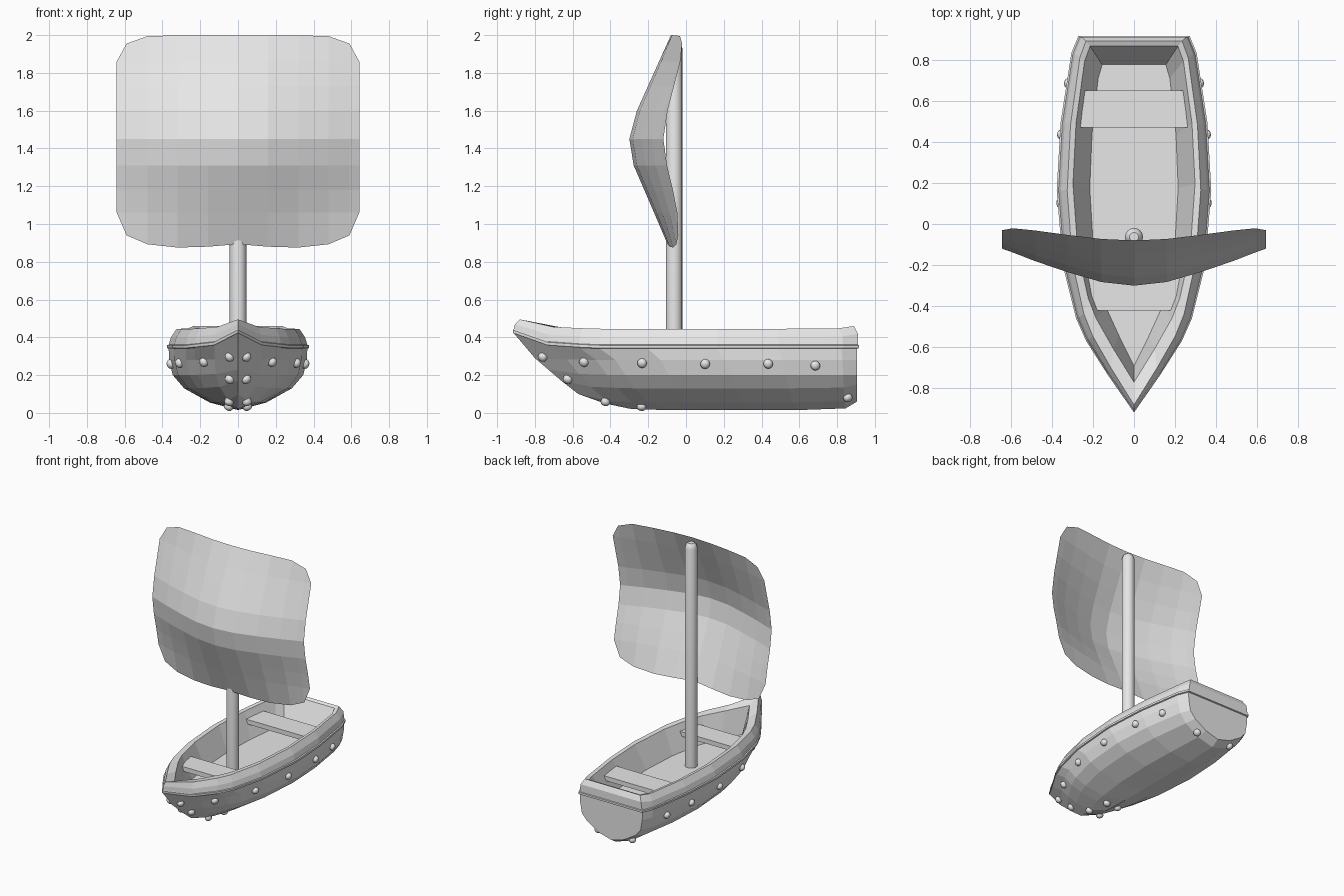
import bpy, bmesh, math
from mathutils import Vector
from mathutils.bvhtree import BVHTree

if "Cube" in bpy.data.objects:
    bpy.data.objects.remove(bpy.data.objects["Cube"])

grey = bpy.data.materials.new("plain_grey")
grey.diffuse_color = (0.8, 0.8, 0.8, 1)
grey.use_nodes = True
grey.node_tree.nodes["Principled BSDF"].inputs["Base Color"].default_value = grey.diffuse_color


def finish(bm, name, fix=True):
    if fix:
        bmesh.ops.remove_doubles(bm, verts=bm.verts, dist=0.0005)
        bmesh.ops.recalc_face_normals(bm, faces=bm.faces)
    me = bpy.data.meshes.new(name)
    bm.to_mesh(me)
    bm.free()
    me.materials.append(grey)
    ob = bpy.data.objects.new(name, me)
    bpy.context.collection.objects.link(ob)
    return ob


def lerp(a, b, t):
    return a + (b - a) * t


def interp(table, v):
    for (a, p), (b, q) in zip(table, table[1:]):
        if v <= b:
            return lerp(p, q, (v - a) / (b - a))
    return table[-1][1]


# hull: stations are (t, width factor, bow lift, stern lift)
STATIONS = [(0, 0, 1, 0), (.1, .34, .2, 0), (.19, .62, .06, 0), (.25, .75, 0, 0),
            (.39, .92, 0, 0), (.59, 1, 0, 0), (.77, .95, 0, 0),
            (.955, .81, 0, .2), (1, .72, 0, 1)]
# each level: half width, height, bow y, bow z, stern y, stern z
LEVELS = [(0, .015, -.43, .05, .905, .06),
          (.15, .055, -.57, .10, .905, .09),
          (.285, .13, -.66, .17, .905, .15),
          (.345, .20, -.73, .23, .905, .20),
          (.365, .28, -.80, .29, .905, .28),
          (.367, .34, -.91, .42, .905, .34),
          (.376, .343, -.917, .424, .915, .343),   # raised trim
          (.376, .358, -.917, .439, .915, .358),
          (.367, .361, -.912, .444, .91, .361),
          (.355, .40, -.905, .47, .91, .42),
          (.325, .445, -.88, .495, .89, .46),
          (.297, .44, -.77, .45, .865, .45),      # inner rim
          (.215, .26, -.69, .26, .775, .26)]      # floor edge


def hull_mesh():
    bm = bmesh.new()
    sides = []
    for s in (1, -1):
        rows = []
        for w, z, by, bz, sy, sz in LEVELS:
            rows.append([bm.verts.new((s * w * f, lerp(by, sy, t),
                                       z + (bz - z) * b + (sz - z) * e))
                         for t, f, b, e in STATIONS])
        for a, b in zip(rows, rows[1:]):
            for i in range(len(STATIONS) - 1):
                bm.faces.new((a[i], a[i + 1], b[i + 1], b[i]))
        sides.append(rows)
    R, L = sides
    # stern closing strips and cabin floor
    for j in range(len(LEVELS) - 1):
        bm.faces.new((R[j][-1], L[j][-1], L[j + 1][-1], R[j + 1][-1]))
    for i in range(len(STATIONS) - 1):
        bm.faces.new((R[-1][i], R[-1][i + 1], L[-1][i + 1], L[-1][i]))
    bmesh.ops.remove_doubles(bm, verts=bm.verts, dist=0.0005)
    bmesh.ops.dissolve_degenerate(bm, edges=bm.edges, dist=0.0001)
    return bm


hull_bm = hull_mesh()
bmesh.ops.recalc_face_normals(hull_bm, faces=hull_bm.faces)
tree = BVHTree.FromBMesh(hull_bm)
finish(hull_bm, "hull")


# benches
def bench(name, y0, y1, w0, w1, z):
    bm = bmesh.new()
    low, top = [[bm.verts.new((x, y, h)) for x, y in
                 ((-w0, y0), (w0, y0), (w1, y1), (-w1, y1))] for h in (z - .035, z)]
    bm.faces.new(low)
    bm.faces.new(top)
    for i in range(4):
        k = (i + 1) % 4
        bm.faces.new((low[i], low[k], top[k], top[i]))
    finish(bm, name)


bench("rear_bench", .47, .65, .268, .25, .39)
bench("front_bench", -.42, -.25, .205, .235, .39)


# round parts turned from a (radius, height) profile
def lathe(name, profile, sides, place, axis=Vector((0, 0, 1))):
    bm = bmesh.new()
    rot = axis.to_track_quat('Z', 'Y')
    rings = [[bm.verts.new(rot @ Vector((r * math.cos(k * math.tau / sides),
                                         r * math.sin(k * math.tau / sides), h)) + place)
              for k in range(sides)] for r, h in profile]
    for a, b in zip(rings, rings[1:]):
        for i in range(sides):
            k = (i + 1) % sides
            bm.faces.new((a[i], a[k], b[k], b[i]))
    bm.faces.new(rings[0][::-1])
    bm.faces.new(rings[-1])
    return finish(bm, name)


def smooth(ob):
    bpy.ops.object.select_all(action='DESELECT')
    ob.select_set(True)
    bpy.context.view_layer.objects.active = ob
    bpy.ops.object.shade_smooth_by_angle(angle=math.radians(35))


smooth(lathe("mast", [(.044, .25), (.044, 1.93), (.036, 1.955), (.022, 1.968)], 16,
             Vector((0, -.063, 0))))

# hull studs, seated on the nearest hull surface
STUDS = [(.06, -.77, .28), (.21, -.56, .25), (.32, -.235, .26), (.37, .10, .255),
         (.35, .435, .26), (.32, .685, .25), (.06, -.64, .16), (.05, -.43, .05),
         (.05, -.235, .03), (.13, .845, .105)]
for n, (x, y, z) in enumerate(STUDS):
    for s, side in ((1, "right"), (-1, "left")):
        p, nor, _, _ = tree.find_nearest(Vector((s * x, y, z)))
        smooth(lathe(f"stud_{side}_{n + 1}",
                     [(.025, -.012), (.025, .012), (.018, .022), (.008, .026)],
                     12, p, nor))

# sail: billowing sheet, depth given at the middle and at the edge by height
MIDDLE = [(.87, -.09), (.9, -.10), (1.31, -.277), (1.45, -.30), (1.6, -.26), (2.0, -.08)]
EDGE = [(.87, -.025), (.92, -.03), (1.1, -.05), (1.37, -.115), (1.45, -.12),
        (1.59, -.10), (1.9, -.02), (2.0, -.005)]
BELLY = [(0, 0), (.16, .1), (.32, .36), (.48, .66), (.6, .92), (.64, 1)]
TOP = [(0, 2.0), (.47, 1.998), (.59, 1.955), (.64, 1.86)]
BOTTOM = [(0, .893), (.16, .88), (.33, .875), (.48, .893), (.59, .94), (.64, 1.06)]
XS = [0, .16, .32, .48, .59, .642]
ROWS = [.06, 1.06, 1.18, 1.31, 1.45, 1.6, 1.73, 1.86, 9]
bm = bmesh.new()
cols = []
for x in [-v for v in XS[:0:-1]] + XS:
    lo, hi, m = interp(BOTTOM, abs(x)), interp(TOP, abs(x)), interp(BELLY, abs(x))
    col = []
    for r in ROWS:
        z = min(max(r, lo), hi)
        col.append(bm.verts.new((x, lerp(interp(MIDDLE, z), interp(EDGE, z), m), z)))
    cols.append(col)
for a, b in zip(cols, cols[1:]):
    for i in range(len(ROWS) - 1):
        bm.faces.new((a[i], b[i], b[i + 1], a[i + 1]))
bmesh.ops.remove_doubles(bm, verts=bm.verts, dist=0.0005)
finish(bm, "sail", fix=False)
